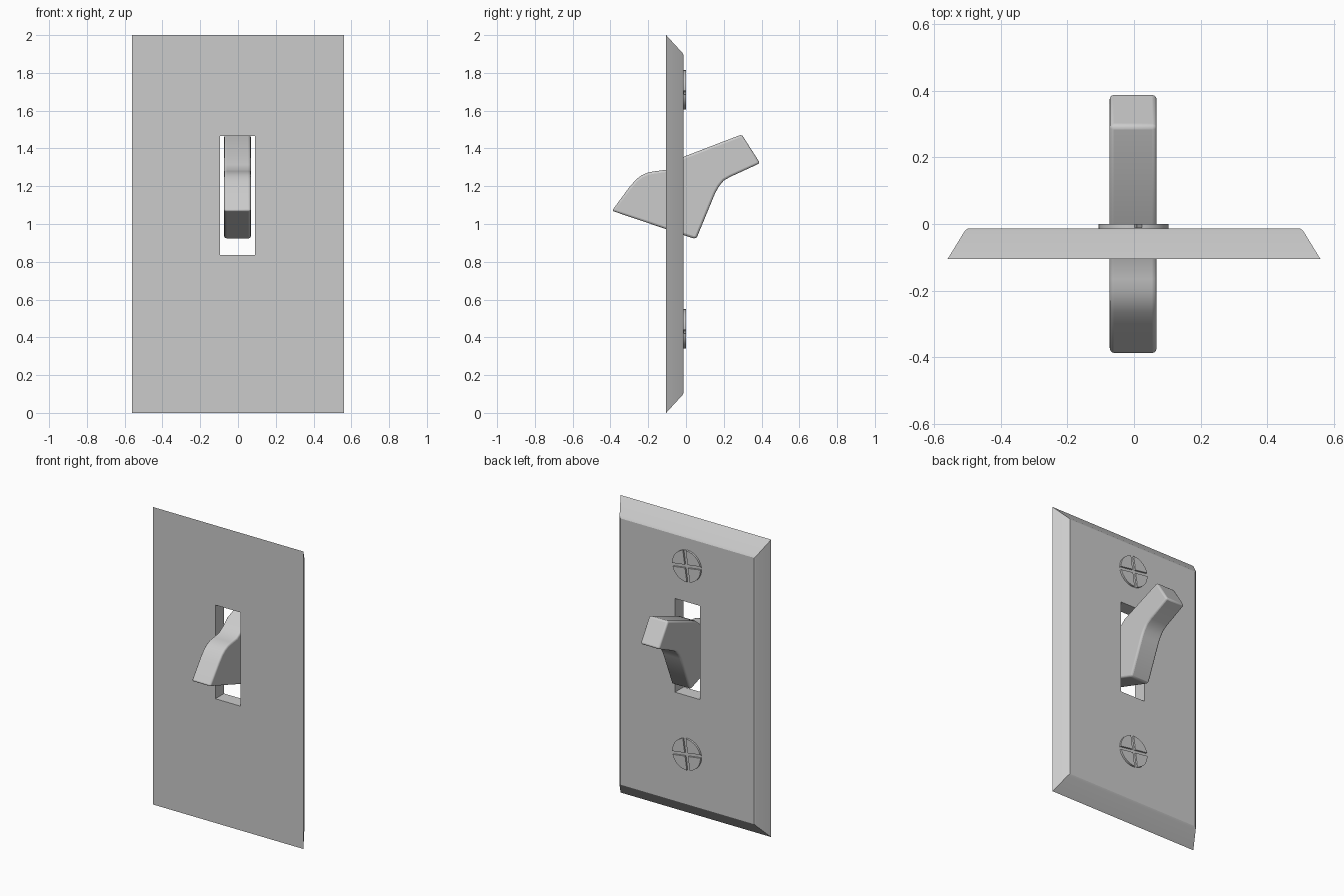
import bpy, bmesh, math

if "Cube" in bpy.data.objects:
    bpy.data.objects.remove(bpy.data.objects["Cube"])


def add_object(name, bm):
    bmesh.ops.recalc_face_normals(bm, faces=bm.faces)
    me = bpy.data.meshes.new(name)
    bm.to_mesh(me)
    bm.free()
    ob = bpy.data.objects.new(name, me)
    bpy.context.collection.objects.link(ob)
    return ob


def smooth(ob, angle=30):
    bpy.ops.object.select_all(action='DESELECT')
    ob.select_set(True)
    bpy.context.view_layer.objects.active = ob
    bpy.ops.object.shade_smooth_by_angle(angle=math.radians(angle))


# Cover plate: rectangular rings joined in a closed loop, leaving the slot open
# Each ring: centre x, half width, bottom z, top z, y
rings = [
    (0, 0.56, 0.0, 2.0, -0.105),
    (0, 0.508, 0.093, 1.907, -0.020),
    (0, 0.498, 0.105, 1.895, -0.013),
    (-0.002, 0.093, 0.835, 1.465, -0.013),
    (-0.002, 0.093, 0.835, 1.465, -0.105),
]
bm = bmesh.new()
loops = [[bm.verts.new((c + s * w, y, z))
          for s, z in ((-1, lo), (1, lo), (1, hi), (-1, hi))]
         for c, w, lo, hi, y in rings]
for i, a in enumerate(loops):
    b = loops[(i + 1) % len(loops)]
    for j in range(4):
        k = (j + 1) % 4
        bm.faces.new((a[j], a[k], b[k], b[j]))
smooth(add_object("cover_plate", bm))

# Toggle lever: side profile (y, z) extruded along x with softened edges
profile = [
    (-0.392, 1.07), (-0.30, 1.195), (-0.265, 1.235), (-0.235, 1.258),
    (-0.20, 1.273), (-0.165, 1.279), (-0.105, 1.287), (-0.06, 1.315),
    (-0.01, 1.357), (0.295, 1.474), (0.392, 1.322), (0.235, 1.25),
    (0.20, 1.23), (0.175, 1.20), (0.155, 1.165), (0.058, 0.93),
    (0.045, 0.922),
]
bm = bmesh.new()
base = bm.faces.new([bm.verts.new((-0.073, y, z)) for y, z in profile])
ext = bmesh.ops.extrude_face_region(bm, geom=[base])
bmesh.ops.translate(bm, vec=(0.141, 0, 0),
                    verts=[v for v in ext["geom"] if isinstance(v, bmesh.types.BMVert)])
toggle = add_object("toggle_lever", bm)
bevel = toggle.modifiers.new("soft_edges", 'BEVEL')
bevel.width = 0.012
bevel.segments = 3
bevel.limit_method = 'ANGLE'
bevel.angle_limit = math.radians(40)
smooth(toggle, 40)


# Screws: flat discs with a cross slot cut into the head
def screw(name, z):
    bpy.ops.mesh.primitive_cylinder_add(vertices=32, radius=0.105, depth=0.03,
                                        location=(-0.002, -0.015, z),
                                        rotation=(math.pi / 2, 0, 0))
    head = bpy.context.object
    head.name = name
    for n in range(2):
        bpy.ops.mesh.primitive_cube_add(size=1, location=(-0.002, 0, z),
                                        rotation=(0, math.radians(8 + 90 * n), 0))
        cutter = bpy.context.object
        cutter.name = f"{name}_slot_cutter_{n + 1}"
        cutter.scale = (0.3, 0.022, 0.022)
        cutter.hide_render = True
        cutter.hide_set(True)
        cut = head.modifiers.new("slot", 'BOOLEAN')
        cut.operation = 'DIFFERENCE'
        cut.solver = 'EXACT'
        cut.object = cutter
    smooth(head)


screw("upper_screw", 1.71)
screw("lower_screw", 0.445)
